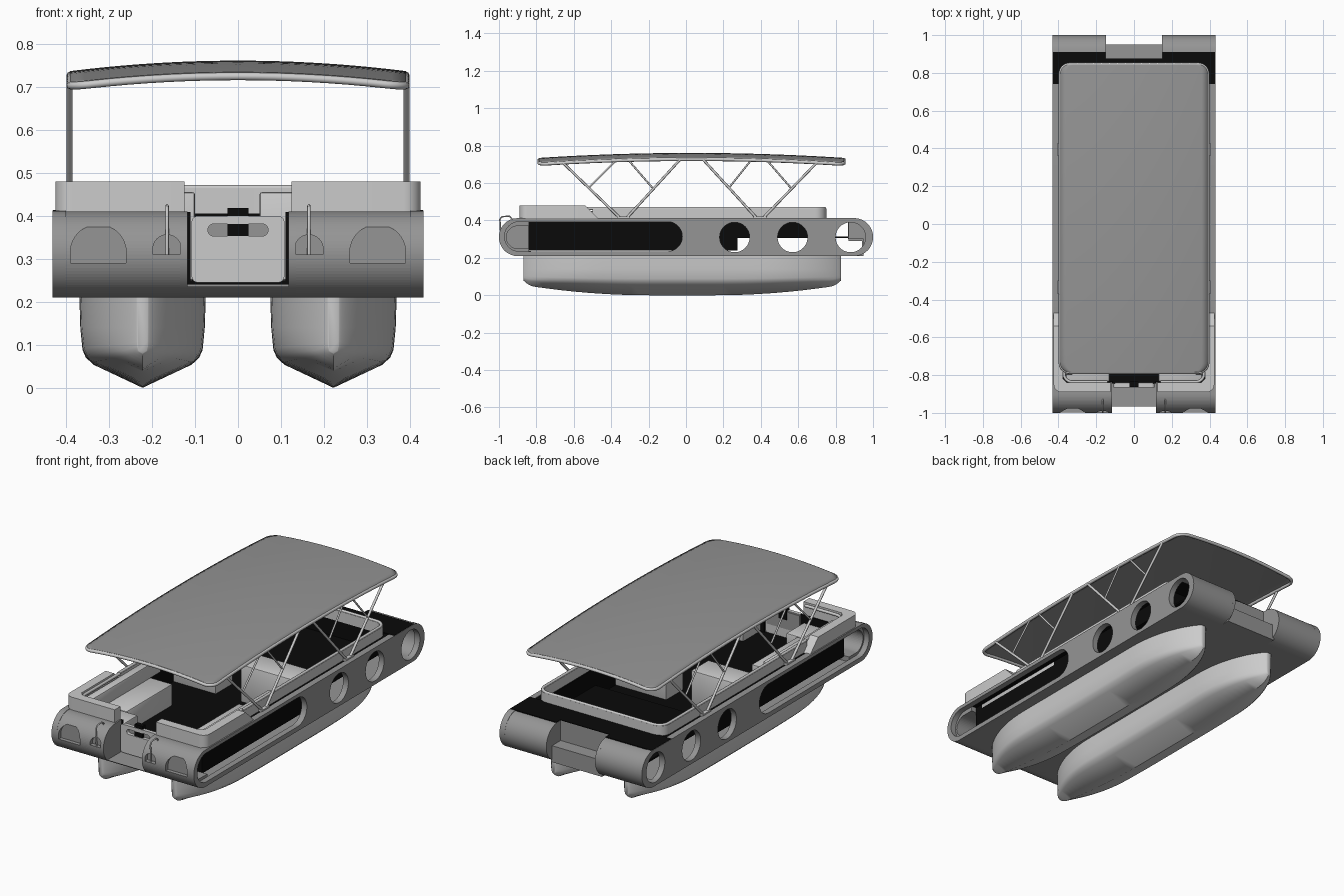
import bpy, bmesh
from math import sin, cos, pi, sqrt
from mathutils import Matrix

if "Cube" in bpy.data.objects:
    bpy.data.objects.remove(bpy.data.objects["Cube"])

black = bpy.data.materials.new("black")
black.diffuse_color = (0.003, 0.003, 0.003, 1)
black.use_nodes = True
black.node_tree.nodes["Principled BSDF"].inputs["Base Color"].default_value = black.diffuse_color
dark = bpy.data.materials.new("dark_grey")
dark.diffuse_color = (0.3, 0.3, 0.3, 1)
dark.use_nodes = True
dark.node_tree.nodes["Principled BSDF"].inputs["Base Color"].default_value = dark.diffuse_color

PLANES = {"yz": ((0, 0, 1), (1, 0, 0), (0, 1, 0)),
          "xz": ((1, 0, 0), (0, 0, -1), (0, 1, 0)),
          "xy": ((1, 0, 0), (0, 1, 0), (0, 0, 1))}


def finish(name, mesh, mat=None, angle=35):
    bm = bmesh.new()
    bm.from_mesh(mesh)
    bmesh.ops.remove_doubles(bm, verts=bm.verts, dist=1e-5)
    bmesh.ops.recalc_face_normals(bm, faces=bm.faces)
    bm.to_mesh(mesh)
    bm.free()
    mesh.materials.clear()
    if mat:
        mesh.materials.append(mat)
    ob = bpy.data.objects.new(name, mesh)
    bpy.context.collection.objects.link(ob)
    bpy.ops.object.select_all(action='DESELECT')
    ob.select_set(True)
    bpy.context.view_layer.objects.active = ob
    bpy.ops.object.shade_smooth_by_angle(angle=angle * pi / 180)
    return ob


def curve_mesh(cu, loops, cyclic):
    for pts in loops:
        sp = cu.splines.new('POLY')
        sp.points.add(len(pts) - 1)
        for p, q in zip(sp.points, pts):
            p.co = (*q, 1) if len(q) == 3 else (*q, 0, 1)
        sp.use_cyclic_u = cyclic
    tmp = bpy.data.objects.new("tmp", cu)
    bpy.context.collection.objects.link(tmp)
    dg = bpy.context.evaluated_depsgraph_get()
    me = bpy.data.meshes.new_from_object(tmp.evaluated_get(dg))
    bpy.data.objects.remove(tmp)
    return me


def slab(name, plane, loops, w0, w1, mat=None):
    """Flat outline (further loops are holes) extruded from w0 to w1."""
    cu = bpy.data.curves.new(name, 'CURVE')
    cu.dimensions, cu.fill_mode = '2D', 'BOTH'
    cu.extrude = abs(w1 - w0) / 2
    me = curve_mesh(cu, loops, True)
    m = Matrix(PLANES[plane]).to_4x4()
    axis = {"yz": 0, "xz": 1, "xy": 2}[plane]
    m[axis][3] = (w0 + w1) / 2
    me.transform(m)
    return finish(name, me, mat)


def tube(name, pts, r, cyclic=False):
    cu = bpy.data.curves.new(name, 'CURVE')
    cu.dimensions = '3D'
    cu.bevel_depth, cu.bevel_resolution, cu.use_fill_caps = r, 2, True
    return finish(name, curve_mesh(cu, [pts], cyclic), None, 60)


def arc(cx, cy, r, a0, a1, n=12):
    return [(cx + r * cos((a0 + (a1 - a0) * i / n) * pi / 180),
             cy + r * sin((a0 + (a1 - a0) * i / n) * pi / 180)) for i in range(n + 1)]


def rrect(x0, x1, y0, y1, r, n=8):
    return (arc(x1 - r, y1 - r, r, 0, 90, n) + arc(x0 + r, y1 - r, r, 90, 180, n)
            + arc(x0 + r, y0 + r, r, 180, 270, n) + arc(x1 - r, y0 + r, r, 270, 360, n))


def box(name, x0, x1, y0, y1, z0, z1, mat=None, bev=0):
    bm = bmesh.new()
    bmesh.ops.create_cube(bm, size=1)
    for v in bm.verts:
        v.co = ((x0 + x1) / 2 + v.co.x * (x1 - x0), (y0 + y1) / 2 + v.co.y * (y1 - y0),
                (z0 + z1) / 2 + v.co.z * (z1 - z0))
    if bev:
        bmesh.ops.bevel(bm, geom=bm.edges[:], offset=bev, segments=2, profile=0.5, affect='EDGES')
    me = bpy.data.meshes.new(name)
    bm.to_mesh(me)
    bm.free()
    return finish(name, me, mat)


def arch(cx, z0, w, h):
    return [(cx - w, z0), (cx + w, z0)] + arc(cx, z0 + h - w, w, 0, 180, 16)


def loft(name, rows, cap, mat=None, angle=35):
    bm = bmesh.new()
    vs = [[bm.verts.new(p) for p in r] for r in rows]
    for a, b in zip(vs, vs[1:]):
        for i in range(len(a) - (0 if cap else 1)):
            j = (i + 1) % len(a)
            bm.faces.new((a[i], a[j], b[j], b[i]))
    if cap:
        bm.faces.new(vs[0])
        bm.faces.new(vs[-1])
    me = bpy.data.meshes.new(name)
    bm.to_mesh(me)
    bm.free()
    return finish(name, me, mat, angle)


# Parts repeated on both sides
for s, tag in ((1, "right"), (-1, "left")):
    # side plate with long slot and three portholes
    slab("side_plate_" + tag, "yz", [rrect(-1, 1, .21, .412, .0999, 16), rrect(-.97, -.02, .235, .393, .0785, 14)]
         + [arc(y, .31, .08, 0, 352.5, 47) for y in (.26, .57, .88)], s * .40, s * .432, dark)
    # rounded bow shell with arched recesses, faceted finely
    pod = slab("bow_shell_" + tag, "yz", [[(-.84, .41)] + arc(-.9, .31, .1, 90, 270, 40) + [(-.84, .21), (-.84, .25)]
               + arc(-.9, .31, .06, 270, 90, 24) + [(-.84, .37)]], s * .135, s * .402, dark)
    for cx, z0, w, h in ((.325, .29, .065, .09), (.165, .31, .033, .046)):
        cut = slab("cutter", "xz", [arch(s * cx, z0, w, h)], -1.1, -.977)
        cut.hide_render = True
        bpy.context.view_layer.objects.active = pod
        md = pod.modifiers.new("cut", 'BOOLEAN')
        md.object, md.solver = cut, 'EXACT'
        bpy.ops.object.modifier_apply(modifier=md.name)
        bpy.data.objects.remove(cut)
    pod.data.shade_flat()
    slab("bow_cheek_" + tag, "yz", [[(-.84, .41)] + arc(-.9, .31, .1, 90, 270, 40) + [(-.84, .21)]], s * .117, s * .135, dark)
    tube("bow_hoop_" + tag, [(s * .165, y, z) for y, z in ((-.99, .31), (-.995, .405), (-.985, .42), (-.945, .423), (-.93, .41), (-.93, .39))], .004)
    # rounded stern shell
    slab("stern_shell_" + tag, "yz", [[(.87, .41)] + arc(.9, .31, .1, 90, -90, 24) + [(.87, .21), (.87, .23)]
         + arc(.9, .31, .08, -90, 90, 24) + [(.87, .39)]], s * .155, s * .402, dark)
    slab("stern_cheek_" + tag, "yz", [[(.87, .41)] + arc(.9, .31, .1, 90, -60, 24) + [(.95, .30), (.87, .30)]], s * .148, s * .165, dark)
    # side and stern deck
    box("side_deck_" + tag, *sorted((s * .36, s * .405)), -.86, .75, .398, .409, black)
    box("stern_deck_" + tag, *sorted((s * .15, s * .43)), .74, .91, .402, .4135, black)
    # tub walls
    slab("tub_wall_" + tag, "yz", [[(-.84, .245), (.27, .245), (.27, .31), (.75, .31), (.75, .409), (-.84, .409)]], s * .36, s * .37, black)
    box("tub_front_" + tag, *sorted((s * .11, s * .37)), -.842, -.835, .245, .409, black)
    # tall bow coaming with sloped end
    L = [(.125, -.89)] + arc(.385, -.85, .04, -90, 0, 8) + [(.425, -.54), (.375, -.54), (.375, -.82), (.355, -.84), (.125, -.84)]
    slab("bow_coaming_" + tag, "xy", [[(s * x, y) for x, y in L]], .405, .48)
    slab("coaming_slope_" + tag, "yz", [[(-.54, .405), (-.54, .48), (-.47, .41), (-.47, .405)]], s * .375, s * .425)
    # benches and consoles
    box("side_bench_" + tag, *sorted((s * .2, s * .36)), -.68, -.28, .25, .37, None, .008)
    box("bench_back_" + tag, *sorted((s * .325, s * .37)), -.8, -.2, .37, .45, None, .008)
    box("bow_bench_" + tag, *sorted((s * .13, s * .36)), -.835, -.68, .25, .37, None, .008)
    box("console_" + tag, *((.05, .36) if s > 0 else (-.36, -.1)), -.05, .1, .25, .455, None, .006)
    # canopy struts: two braced V frames
    X = s * .392
    for k, seg in enumerate((((-.66, .71), (-.35, .41)), ((-.03, .727), (-.32, .41)), ((-.37, .725), (-.52, .575)),
                             ((-.31, .725), (-.18, .575)), ((.09, .727), (.38, .41)), ((.70, .71), (.41, .41)),
                             ((.35, .725), (.23, .575)), ((.43, .725), (.56, .575)))):
        tube("strut_%s_%d" % (tag, k), [(X, *p) for p in seg], .007 if k in (0, 1, 4, 5) else .005)
    for k, y in enumerate((-.335, .395)):
        box("strut_foot_%s_%d" % (tag, k), *sorted((s * .38, s * .405)), y - .035, y + .035, .405, .42)
    # pontoon with V bottom, narrowing to a blunt stem at both ends
    rows = []
    for i in range(49):
        u = -cos(pi * i / 48)
        y = -.02 + .85 * u
        t = max(0, (abs(u) - .5) / .5)
        w = .012 + .135 * (1 - t ** 2.2) ** .85
        k = .055 * max(0, (abs(u) - .2) / .8) ** 2 + .025 * max(0, (abs(u) - .93) / .07) ** 2
        z1, z2 = .062 + k * .4, .088 + k * .25
        half = [(w, .212), (w * .985, .14), (w * .95, z2), (w * .9, (z1 + z2) / 2 - .004), (w * .78, z1 - .008)]
        sec = half + [(0, k)] + [(-a, b) for a, b in reversed(half)]
        rows.append([(s * .222 + a, y, b) for a, b in sec])
    loft("pontoon_" + tag, rows, True, None, 50)

# Bottom plate and bow floor lip
box("bottom_plate", -.41, .41, -.9, .9, .21, .222, dark)
low = [p for p in arc(-.9, .31, .1, 180, 270, 32) if p[1] <= .238]
slab("bow_step", "yz", [low + [(-.83, .21), (-.83, low[0][1])]], -.12, .12, dark)

# Stern step
box("stern_tread", -.155, .155, .87, .95, .29, .30, dark)
box("stern_riser", -.155, .155, .94, .95, .212, .295, dark)
box("stern_back", -.155, .155, .865, .875, .30, .41, dark)
box("stern_bottom", -.155, .155, .89, .95, .21, .22, dark)
box("stern_deck_middle", -.15, .15, .74, .875, .402, .4135, black)

# Cockpit floors and bulkheads
box("cockpit_floor", -.365, .365, -.845, .275, .24, .25, black)
box("rear_floor", -.365, .365, .27, .87, .305, .315, black)
box("floor_step", -.365, .365, .265, .275, .245, .31, black)
box("rear_bulkhead", -.365, .365, .735, .745, .31, .41, black)

# Bow gate with handle slot and latch
slab("bow_gate", "xz", [rrect(-.108, .108, .245, .40, .015, 5), rrect(-.07, .07, .353, .381, .0135, 6)], -.865, -.845)
box("gate_backing", -.1, .1, -.847, -.84, .30, .395, dark)
box("gate_latch", -.024, .024, -.862, -.835, .352, .418, black)

# Low rear coaming (U shaped) with top rail
def u_path(x, y, r):
    return [(x, -.5)] + arc(x - r, y - r, r, 0, 90, 8) + arc(-x + r, y - r, r, 90, 180, 8) + [(-x, -.5)]

slab("rear_coaming", "xy", [u_path(.385, .75, .06) + u_path(.367, .732, .045)[::-1]], .405, .463)
tube("coaming_rail", [(x, y, .464) for x, y in u_path(.376, .742, .055)], .008)
bow_rail = [(.14, -.835)] + arc(.33, -.795, .04, -90, 0, 6) + [(.37, -.5)]
for s, tag in ((1, "right"), (-1, "left")):
    tube("bow_rail_" + tag, [(s * x, y, .464) for x, y in bow_rail], .008)

# Arched canopy with tube rim
HX, Y0, Y1, R = .39, -.785, .845, .05

def crown(x, y):
    return .757 - .16 * x * x - .04 * (y - .03) ** 2

ends = [R * (1 - cos(pi / 2 * i / 8)) for i in range(9)]
ys = [Y0 + e for e in ends] + [Y0 + R + (Y1 - Y0 - 2 * R) * i / 30 for i in range(1, 30)] + [Y1 - e for e in reversed(ends)]
rows = []
for y in ys:
    d = max(0, R - min(y - Y0, Y1 - y))
    w = HX - R + sqrt(max(0, R * R - d * d))
    rows.append([(w * (i / 12 - 1), y, crown(w * (i / 12 - 1), y)) for i in range(25)])
roof = loft("canopy", rows, False, dark)
md = roof.modifiers.new("thickness", 'SOLIDIFY')
md.thickness, md.offset = .008, 0
bpy.ops.object.modifier_apply(modifier=md.name)
corners = rrect(-HX, HX, Y0, Y1, R, 8)
rim = []
for a, b in zip(corners, corners[1:] + corners[:1]):
    n = 16 if abs(a[0] - b[0]) + abs(a[1] - b[1]) > .1 else 1
    for i in range(n):
        x, y = a[0] + (b[0] - a[0]) * i / n, a[1] + (b[1] - a[1]) * i / n
        rim.append((x, y, crown(x, y) - .006))
tube("canopy_rim", rim, .009, True)
